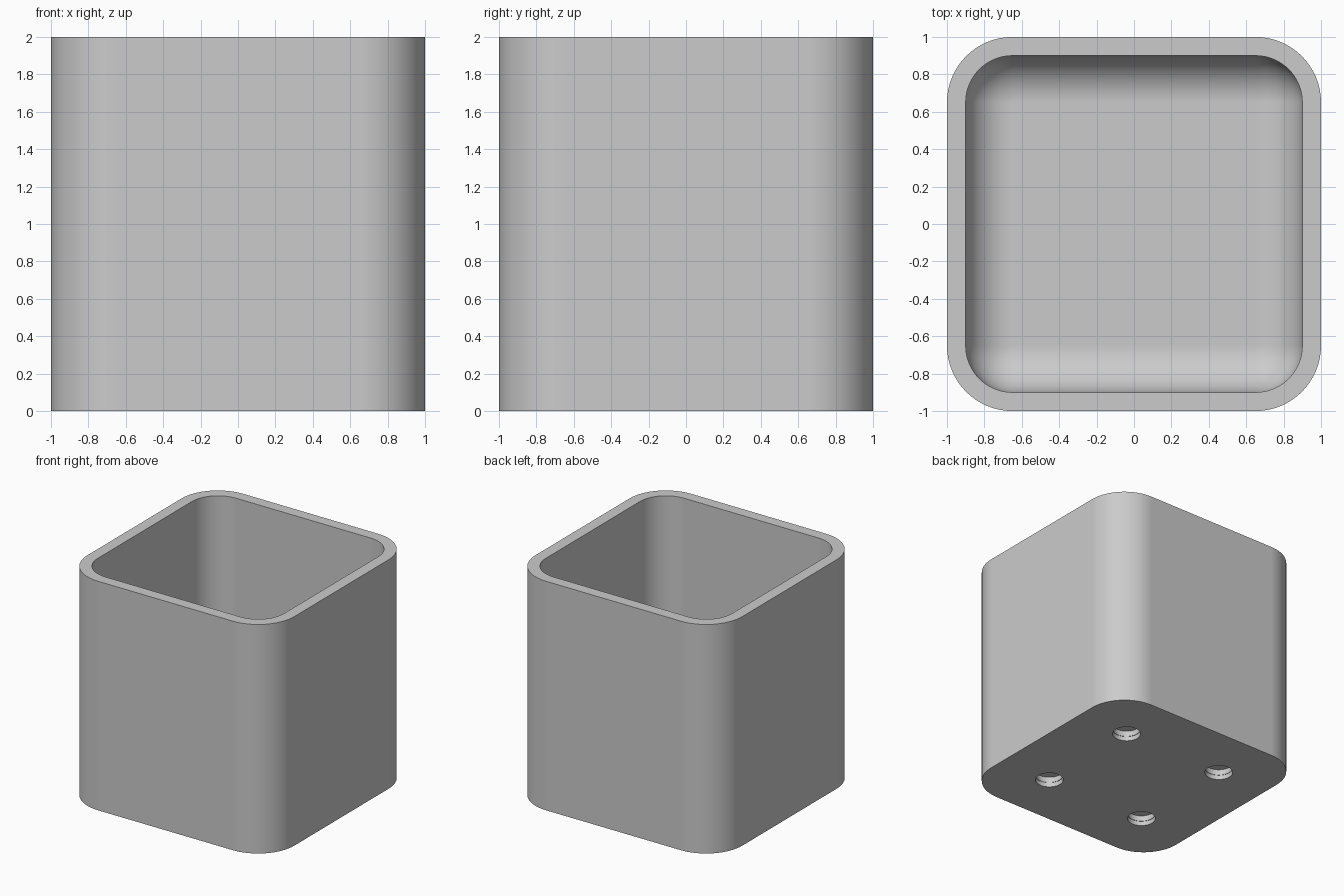
import bpy
import bmesh
from math import cos, sin, pi

cube = bpy.data.objects.get("Cube")
if cube:
    bpy.data.objects.remove(cube, do_unlink=True)

HEIGHT = 2.0
CORNER = 0.65         # centre of the corner arcs
OUTER_RADIUS = 0.35
INNER_RADIUS = 0.25
FLOOR = 0.15          # floor thickness
ARC_STEPS = 16
FILLET_STEPS = 14

grey = bpy.data.materials.new("light grey")
grey.use_nodes = True
grey.diffuse_color = (0.6, 0.6, 0.6, 1)
grey.node_tree.nodes["Principled BSDF"].inputs["Base Color"].default_value = (0.6, 0.6, 0.6, 1)


def rounded_ring(bm, radius, z):
    """Rounded square whose corner arcs share fixed centres."""
    ring = []
    for quarter, (sx, sy) in enumerate([(1, 1), (-1, 1), (-1, -1), (1, -1)]):
        for i in range(ARC_STEPS + 1):
            a = (quarter + i / ARC_STEPS) * pi / 2
            ring.append(bm.verts.new((sx * CORNER + radius * cos(a),
                                      sy * CORNER + radius * sin(a), z)))
    return ring


def circle_ring(bm, x, y, radius, z, sides=48):
    return [bm.verts.new((x + radius * cos(2 * pi * i / sides),
                          y + radius * sin(2 * pi * i / sides), z)) for i in range(sides)]


def loft(bm, rings):
    """Skin consecutive rings and cap both ends."""
    for a, b in zip(rings, rings[1:]):
        n = len(a)
        for i in range(n):
            j = (i + 1) % n
            bm.faces.new((a[i], a[j], b[j], b[i]))
    bm.faces.new(rings[0][::-1])
    bm.faces.new(rings[-1])


def make_object(bm, name):
    bmesh.ops.remove_doubles(bm, verts=bm.verts, dist=1e-5)
    bmesh.ops.recalc_face_normals(bm, faces=bm.faces)
    mesh = bpy.data.meshes.new(name)
    bm.to_mesh(mesh)
    bm.free()
    mesh.materials.append(grey)
    obj = bpy.data.objects.new(name, mesh)
    bpy.context.collection.objects.link(obj)
    return obj


# Container: outer wall, rim, inner wall and filleted floor
bm = bmesh.new()
rings = [rounded_ring(bm, OUTER_RADIUS, 0),
         rounded_ring(bm, OUTER_RADIUS, HEIGHT),
         rounded_ring(bm, INNER_RADIUS, HEIGHT)]
for i in range(FILLET_STEPS + 1):
    a = i / FILLET_STEPS * pi / 2
    rings.append(rounded_ring(bm, INNER_RADIUS * cos(a),
                              FLOOR + INNER_RADIUS * (1 - sin(a))))
loft(bm, rings)
container = make_object(bm, "container")

# Four stepped blind holes in the underside
bm = bmesh.new()
for x in (-0.5, 0.5):
    for y in (-0.5, 0.5):
        profile = [(0.116, -0.1), (0.116, 0.04), (0.112, 0.04), (0.112, 0.09)]
        loft(bm, [circle_ring(bm, x, y, r, z) for r, z in profile])
cutter = make_object(bm, "hole_cutter")
cutter.hide_render = True

cut = container.modifiers.new("holes", "BOOLEAN")
cut.operation = "DIFFERENCE"
cut.solver = "EXACT"
cut.object = cutter

bpy.ops.object.select_all(action="DESELECT")
container.select_set(True)
bpy.context.view_layer.objects.active = container
bpy.ops.object.modifier_apply(modifier=cut.name)
bpy.data.objects.remove(cutter, do_unlink=True)

# Smooth corners with crisp rims
bpy.ops.object.shade_smooth_by_angle(angle=pi / 6)
weighted = container.modifiers.new("weighted_normals", "WEIGHTED_NORMAL")
weighted.keep_sharp = True
